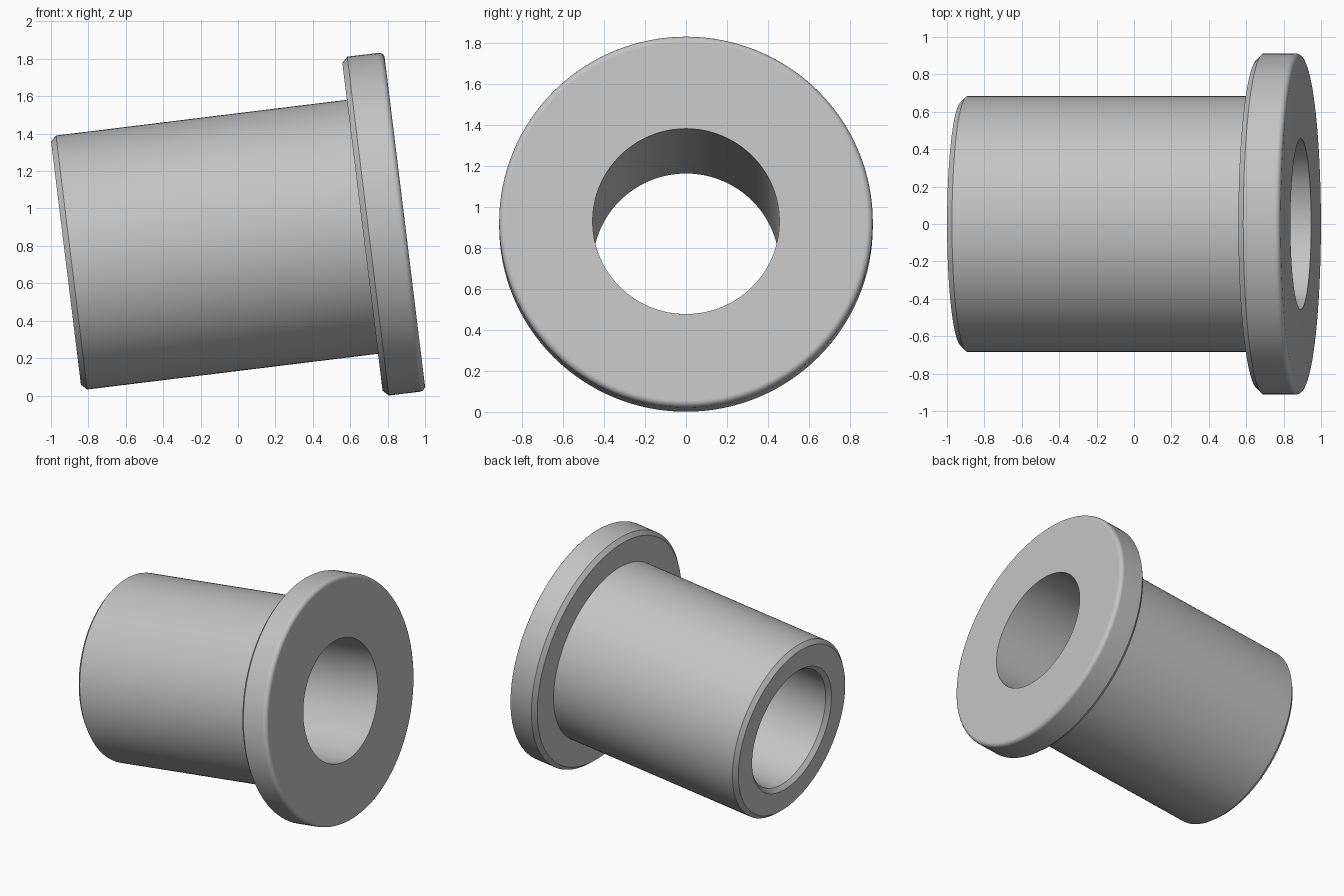
import bpy, bmesh, math
from mathutils import Matrix, Vector

default = bpy.data.objects.get("Cube")
if default:
    bpy.data.objects.remove(default, do_unlink=True)

# Main dimensions
LENGTH, FLANGE_THICK = 1.825, 0.228
R_FLANGE, R_BODY, R_BORE = 0.9125, 0.684, 0.456
EDGE = 0.03
TILT = math.radians(7)
SEGMENTS = 128
FILLET_STEPS = 6

# Single plain metal colour
grey = bpy.data.materials.new("plain grey")
grey.use_nodes = True
colour = (0.55, 0.55, 0.55, 1)
grey.diffuse_color = colour
grey.node_tree.nodes["Principled BSDF"].inputs["Base Color"].default_value = colour

# Half section as (axial, radius): chamfered sleeve end, then chamfered flange back
section = [
    (-LENGTH + EDGE, R_BORE),
    (-LENGTH, R_BORE + EDGE),
    (-LENGTH, R_BODY - EDGE),
    (-LENGTH + EDGE, R_BODY),
    (-FLANGE_THICK, R_BODY),
    (-FLANGE_THICK, R_FLANGE - EDGE),
    (-FLANGE_THICK + EDGE, R_FLANGE),
]
# Rounded front rim of the flange
for i in range(FILLET_STEPS + 1):
    a = math.pi / 2 * i / FILLET_STEPS
    section.append((-EDGE + EDGE * math.sin(a), R_FLANGE - EDGE + EDGE * math.cos(a)))
section.append((0, R_BORE))

# Revolve the closed section around the sleeve axis
bm = bmesh.new()
verts = [bm.verts.new((x, 0, r)) for x, r in section]
edges = [bm.edges.new((v, verts[(i + 1) % len(verts)])) for i, v in enumerate(verts)]
bmesh.ops.spin(bm, geom=verts + edges, cent=(0, 0, 0), axis=(1, 0, 0),
               angle=math.tau, steps=SEGMENTS, use_merge=True)
bmesh.ops.remove_doubles(bm, verts=bm.verts[:], dist=0.0001)
bmesh.ops.recalc_face_normals(bm, faces=bm.faces[:])

# Tilt the axis, then rest on the ground and centre
bm.transform(Matrix.Rotation(-TILT, 4, "Y"))
xs = [v.co.x for v in bm.verts]
low = min(v.co.z for v in bm.verts)
bmesh.ops.translate(bm, verts=bm.verts[:],
                    vec=Vector((-(min(xs) + max(xs)) / 2, 0, -low)))

mesh = bpy.data.meshes.new("flanged_bushing")
bm.to_mesh(mesh)
bm.free()
mesh.materials.append(grey)
bushing = bpy.data.objects.new("flanged_bushing", mesh)
bpy.context.collection.objects.link(bushing)

# Smooth round surfaces, crisp chamfers, flat end faces
bpy.ops.object.select_all(action="DESELECT")
bushing.select_set(True)
bpy.context.view_layer.objects.active = bushing
bpy.ops.object.shade_smooth_by_angle(angle=math.radians(30))
weighted = bushing.modifiers.new("flat_face_normals", "WEIGHTED_NORMAL")
weighted.keep_sharp = True
